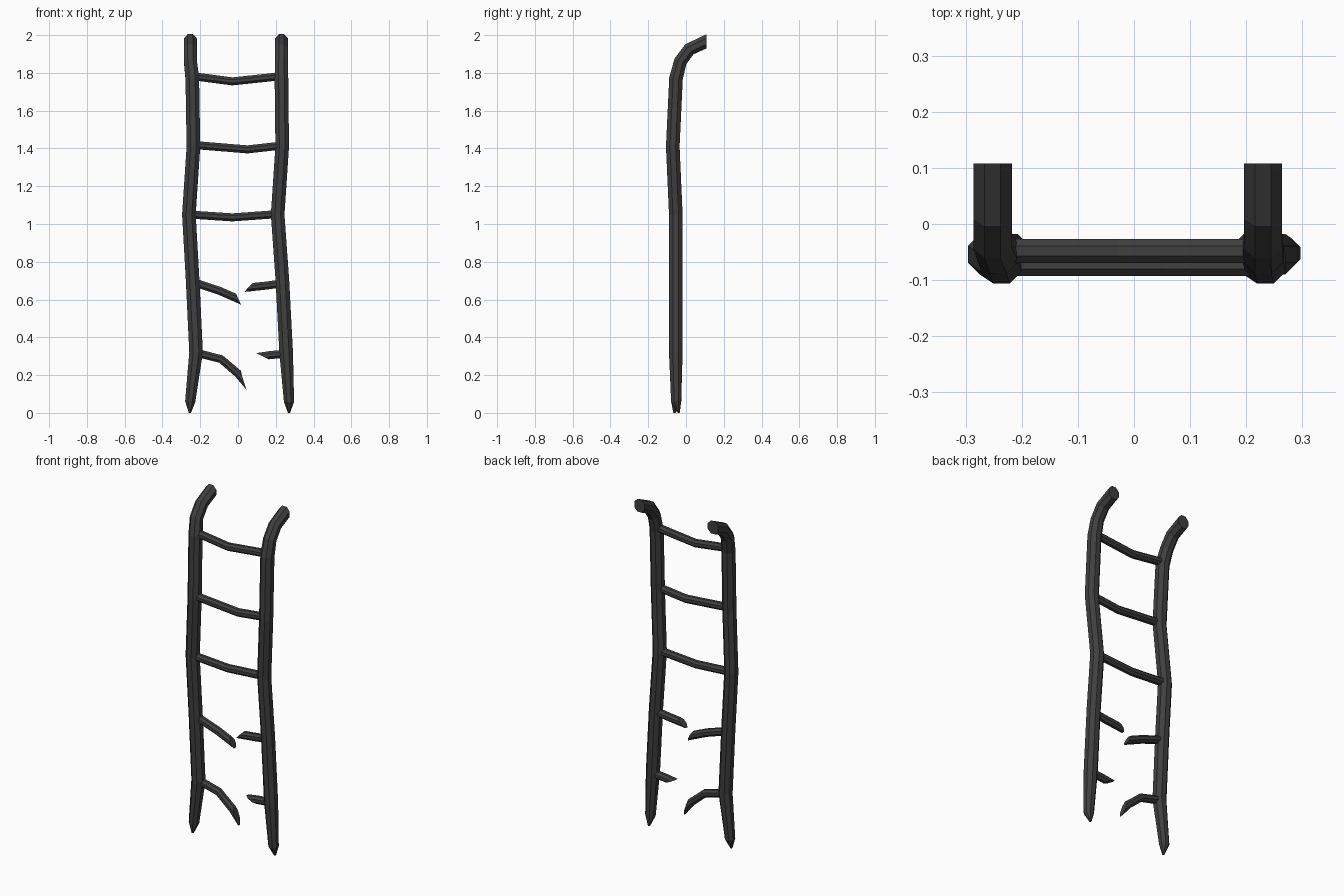
import bpy, bmesh, math
from mathutils import Vector

cube = bpy.data.objects.get("Cube")
if cube:
    bpy.data.objects.remove(cube)

iron = bpy.data.materials.new("dark_iron")
iron.use_nodes = True
colour = (0.05, 0.05, 0.05, 1)
iron.diffuse_color = colour
iron.node_tree.nodes["Principled BSDF"].inputs["Base Color"].default_value = colour


def tube(name, path, radii, up, end_normal, sides=8):
    """Faceted tube along a path; its last ring is cut square to end_normal."""
    pts = [Vector(p) for p in path]
    bm = bmesh.new()
    rings = []
    for i, p in enumerate(pts):
        before = (p - pts[i - 1]).normalized() if i else Vector()
        after = (pts[i + 1] - p).normalized() if i < len(pts) - 1 else Vector()
        t = (before + after).normalized()
        u = Vector(up).cross(t).normalized()
        v = t.cross(u)
        ring = []
        for k in range(sides):
            a = math.tau * (k + 0.5) / sides
            co = p + (u * math.cos(a) + v * math.sin(a)) * radii[i]
            if i == len(pts) - 1:
                n = Vector(end_normal)
                co -= t * ((co - p).dot(n) / t.dot(n))
            ring.append(bm.verts.new(co))
        rings.append(ring)
    for a, b in zip(rings, rings[1:]):
        for k in range(sides):
            j = (k + 1) % sides
            bm.faces.new((a[k], a[j], b[j], b[k]))
    bm.faces.new(rings[0][::-1])
    bm.faces.new(rings[-1])
    bmesh.ops.recalc_face_normals(bm, faces=bm.faces)
    mesh = bpy.data.meshes.new(name)
    bm.to_mesh(mesh)
    bm.free()
    mesh.materials.append(iron)
    bpy.context.collection.objects.link(bpy.data.objects.new(name, mesh))


# Bent side rails with tapered feet and hooked tops
heights = [0, 0.06, 0.32, 0.7, 1.05, 1.41, 1.77, 1.86, 1.925, 1.967]
depths = [-0.05, -0.052, -0.054, -0.054, -0.054, -0.07, -0.053, -0.03, 0.018, 0.108]
radii = [0.006, 0.029] + [0.039] * 5 + [0.037] * 3
rails = {
    "right_rail": ([-0.255, -0.253, -0.222, -0.24, -0.26, -0.236, -0.242] + [-0.252] * 3, -0.012),
    "left_rail": ([0.27, 0.27, 0.255, 0.235, 0.21, 0.234, 0.23] + [0.23] * 3, 0.012),
}
for name, (xs, foot) in rails.items():
    ys = [depths[0] + foot] + depths[1:]
    tube(name, list(zip(xs, ys, heights)), radii, (1, 0, 0), (0, 1, 0))


def rung(name, points, y, end_normal=(1, 0, 0)):
    path = [(x, y, z) for x, z in points]
    tube(name, path, [0.023] * len(path), (0, 1, 0), end_normal)


# Whole sagging rungs
rung("top_rung", [(-0.235, 1.782), (-0.03, 1.755), (0.225, 1.782)], -0.048)
rung("second_rung", [(-0.23, 1.418), (0.05, 1.395), (0.23, 1.415)], -0.071)
rung("third_rung", [(-0.255, 1.05), (-0.03, 1.035), (0.205, 1.052)], -0.052)

# Snapped rungs with slanted ends
rung("fourth_rung_right_stub", [(-0.235, 0.692), (-0.1, 0.647), (0.003, 0.602)], -0.052, (0.91, 0, 0.41))
rung("fourth_rung_left_stub", [(0.23, 0.685), (0.15, 0.674), (0.055, 0.664)], -0.052, (-0.73, 0, 0.68))
rung("fifth_rung_right_stub", [(-0.22, 0.318), (-0.09, 0.285), (0.0, 0.208), (0.028, 0.175)], -0.052, (0.95, 0, 0.3))
rung("fifth_rung_left_stub", [(0.25, 0.313), (0.17, 0.306), (0.13, 0.3)], -0.052, (-0.45, 0, -0.89))
